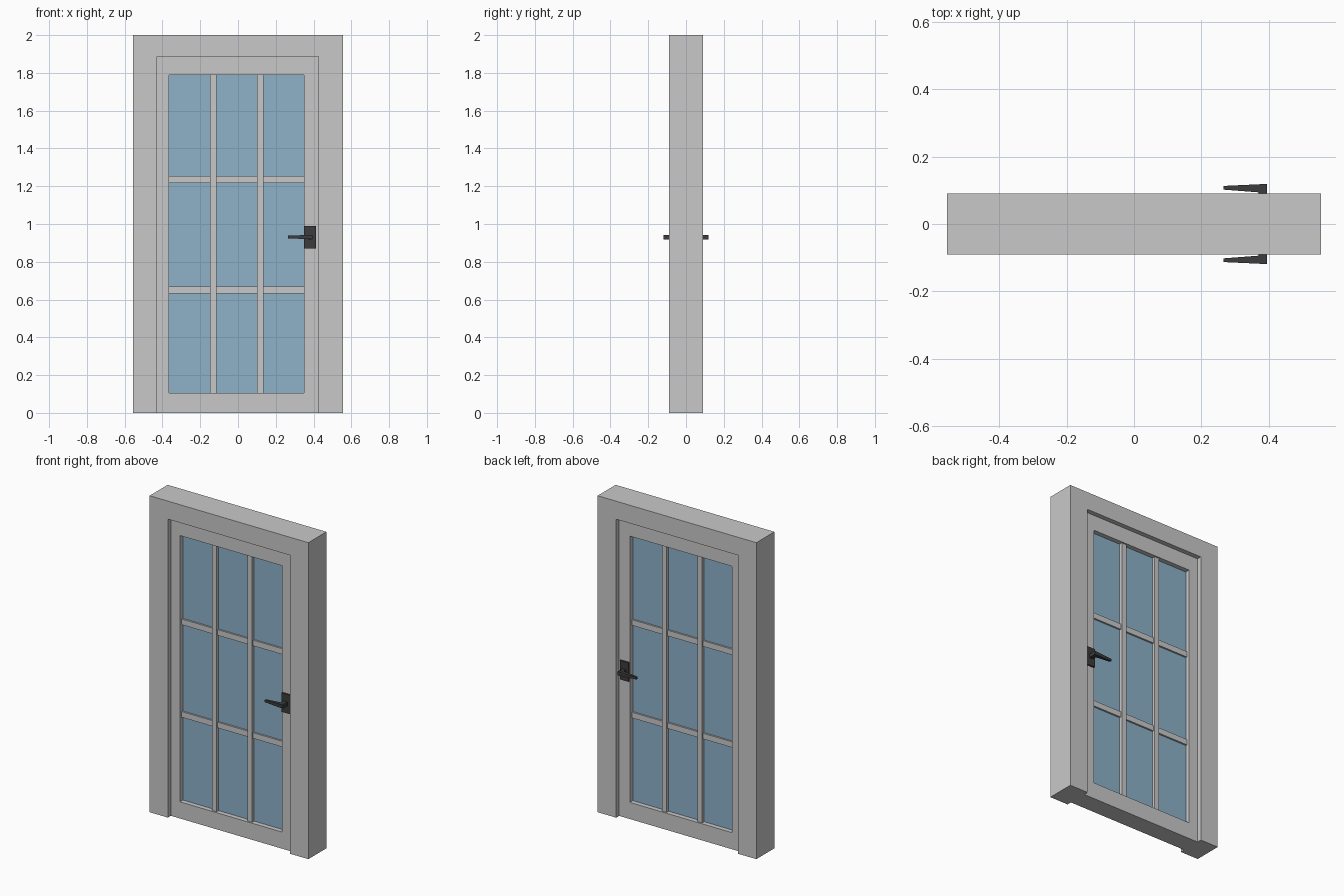
import bpy, bmesh

if "Cube" in bpy.data.objects:
    bpy.data.objects.remove(bpy.data.objects["Cube"])


def material(name, rgb):
    m = bpy.data.materials.new(name)
    m.diffuse_color = (*rgb, 1)
    m.use_nodes = True
    m.node_tree.nodes["Principled BSDF"].inputs["Base Color"].default_value = m.diffuse_color
    return m


PAINT = material("grey paint", (0.584, 0.584, 0.584))
GLASS = material("blue glass", (0.266, 0.445, 0.584))
METAL = material("dark metal", (0.045, 0.045, 0.048))


def finish(name, bm, mat):
    bmesh.ops.recalc_face_normals(bm, faces=bm.faces)
    me = bpy.data.meshes.new(name)
    bm.to_mesh(me)
    bm.free()
    me.materials.append(mat)
    ob = bpy.data.objects.new(name, me)
    bpy.context.collection.objects.link(ob)
    return ob


def extrude_profile(name, pts, y0, y1, mat):
    """Extrude an x-z outline from y0 to y1."""
    bm = bmesh.new()
    face = bm.faces.new([bm.verts.new((x, y0, z)) for x, z in pts])
    ext = bmesh.ops.extrude_face_region(bm, geom=[face])
    verts = [g for g in ext["geom"] if isinstance(g, bmesh.types.BMVert)]
    bmesh.ops.translate(bm, verts=verts, vec=(0, y1 - y0, 0))
    return finish(name, bm, mat)


def slab(name, x0, x1, z0, z1, y0, y1, mat):
    return extrude_profile(name, [(x0, z0), (x1, z0), (x1, z1), (x0, z1)], y0, y1, mat)


L, R, TOP = -0.428, 0.425, 1.886          # door opening
GL, GR, GB, GT = -0.365, 0.35, 0.105, 1.788  # glazed area

# Surrounding frame, open at the floor
extrude_profile("door_frame", [(-0.555, 0), (L, 0), (L, TOP), (R, TOP), (R, 0),
                               (0.555, 0), (0.555, 2), (-0.555, 2)], -0.09, 0.09, PAINT)

# Door leaf: stiles, rails and glass
D = 0.06
slab("left_stile", L, GL, 0, TOP, -D, D, PAINT)
slab("right_stile", GR, R, 0, TOP, -D, D, PAINT)
slab("bottom_rail", GL, GR, 0, GB, -D, D, PAINT)
slab("top_rail", GL, GR, GT, TOP, -D, D, PAINT)
slab("glass_pane", GL, GR, GB, GT, -0.03, 0.03, GLASS)

# Glazing bars
for i, x in enumerate((-0.131, 0.117)):
    slab(f"upright_bar_{i + 1}", x - 0.017, x + 0.017, GB, GT, -0.05, 0.05, PAINT)
for i, z in enumerate((0.65, 1.235)):
    slab(f"cross_bar_{i + 1}", GL, GR, z - 0.018, z + 0.018, -0.041, 0.041, PAINT)


def lever(name, s):
    """Tapered grip, thicker at the spindle end."""
    bm = bmesh.new()
    rings = []
    for x, y0, y1, h in ((0.266, 0.102, 0.113, 0.007), (0.395, 0.092, 0.119, 0.012)):
        rings.append([bm.verts.new((x, s * y, 0.931 + z))
                      for y, z in ((y0, -h), (y1, -h), (y1, h), (y0, h))])
    a, b = rings
    bm.faces.new(a)
    bm.faces.new(b)
    for i in range(4):
        j = (i + 1) % 4
        bm.faces.new((a[i], a[j], b[j], b[i]))
    finish(name, bm, METAL)


# Handles on both sides
for side, s in (("front", -1), ("back", 1)):
    slab(f"{side}_handle_plate", 0.353, 0.414, 0.87, 0.99, s * D, s * 0.07, METAL)
    slab(f"{side}_handle_spindle", 0.37, 0.395, 0.919, 0.943, s * 0.07, s * 0.1, METAL)
    lever(f"{side}_handle_lever", s)
